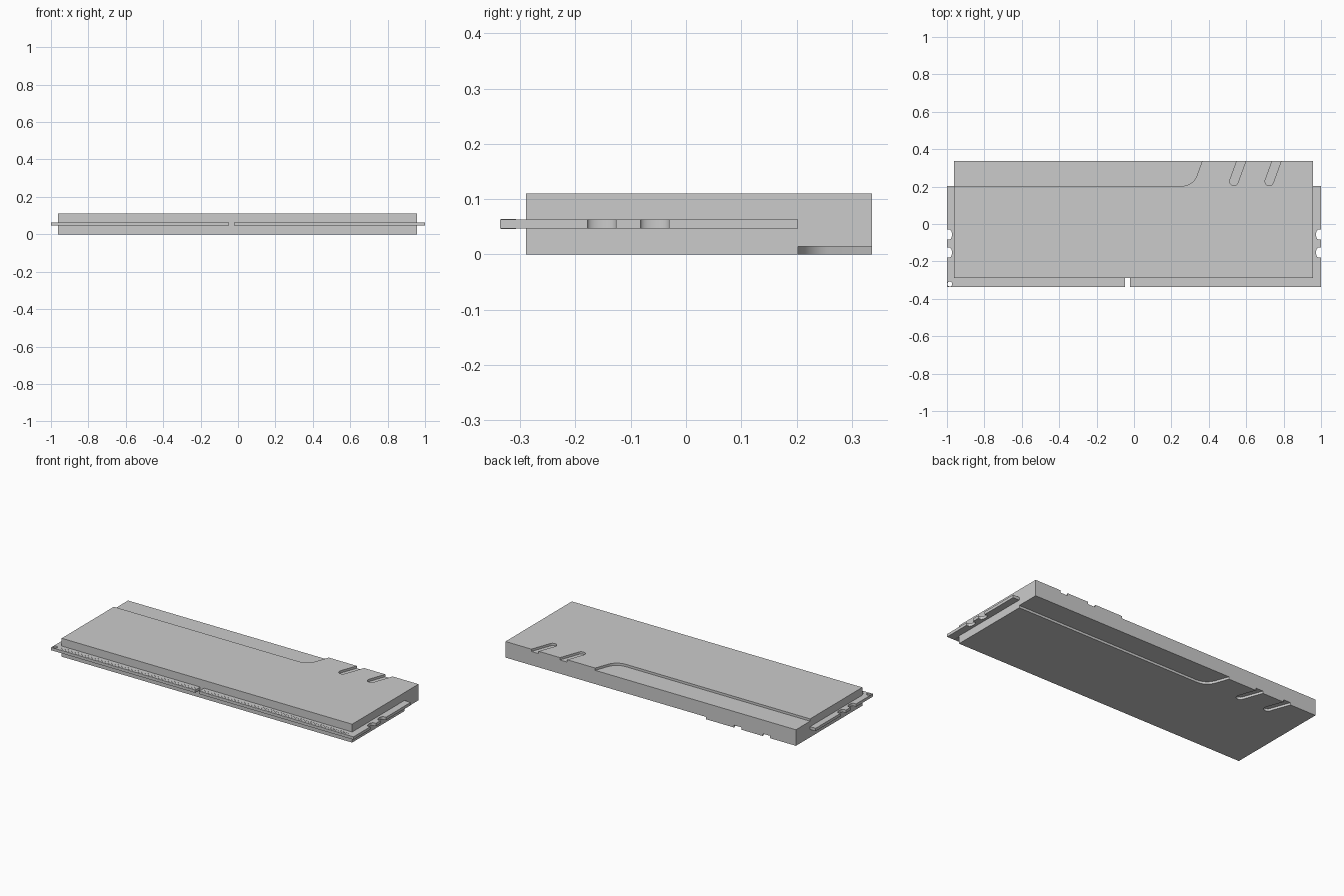
import bpy, bmesh
from math import sin, cos, pi, atan2
from mathutils import Matrix

if "Cube" in bpy.data.objects:
    bpy.data.objects.remove(bpy.data.objects["Cube"])

X0, X1, H = -0.963, 0.958, 0.11      # heat spreader extents and height
Y0, Y1 = -0.29, 0.337
MID_X, MID_Z = (X0 + X1) / 2, H / 2
PCB_Z0, PCB_Z1 = 0.0465, 0.0635


def add_prism(bm, pts, z0, z1):
    """Extrude a flat outline between two heights; return its vertices."""
    verts = [bm.verts.new((x, y, z0)) for x, y in pts]
    face = bm.faces.new(verts)
    ext = bmesh.ops.extrude_face_region(bm, geom=[face])['geom']
    top = [v for v in ext if isinstance(v, bmesh.types.BMVert)]
    for v in top:
        v.co.z = z1
    return verts + top


def finish(bm, name):
    bmesh.ops.recalc_face_normals(bm, faces=bm.faces[:])
    mesh = bpy.data.meshes.new(name)
    bm.to_mesh(mesh)
    bm.free()
    obj = bpy.data.objects.new(name, mesh)
    bpy.context.collection.objects.link(obj)
    return obj


def rect(x0, y0, x1, y1):
    return [(x0, y0), (x1, y0), (x1, y1), (x0, y1)]


def arc(cx, cy, rx, ry, a0, a1, n=12):
    return [(cx + rx * cos(a0 + (a1 - a0) * i / n),
             cy + ry * sin(a0 + (a1 - a0) * i / n)) for i in range(n + 1)]


def cut(obj, cutter):
    cutter.hide_render = True
    mod = obj.modifiers.new("cut", 'BOOLEAN')
    mod.operation = 'DIFFERENCE'
    mod.solver = 'EXACT'
    mod.object = cutter
    bpy.context.view_layer.objects.active = obj
    bpy.ops.object.modifier_apply(modifier=mod.name)
    bpy.data.objects.remove(cutter)
    bpy.ops.object.select_all(action='DESELECT')
    obj.select_set(True)
    bpy.ops.object.shade_smooth_by_angle()


# Heat spreader block
bm = bmesh.new()
add_prism(bm, rect(X0, Y0, X1, Y1), 0, H)
spreader = finish(bm, "heat_spreader")

# Shallow back step with a swept end, and two slanted slots
a = atan2(0.11, 0.04)
step = [(X0 - 0.1, 0.203)]
step += arc(0.255, 0.283, 0.085, 0.08, -pi / 2, a - pi / 2, 8)
ex, ey = step[-1]
step += [(ex + (0.4 - ey) * 0.04 / 0.11, 0.4), (X0 - 0.1, 0.4)]


def slot(cx, cy=0.2275, r=0.0225, length=0.2):
    low = arc(cx, cy, r, r, a + pi / 2, a + 3 * pi / 2)
    dx, dy = length * cos(a), length * sin(a)
    return low + [(low[-1][0] + dx, low[-1][1] + dy),
                  (low[0][0] + dx, low[0][1] + dy)]


# The underside repeats the top, turned half way round the long y axis
turn = (Matrix.Translation((MID_X, 0, MID_Z)) @ Matrix.Rotation(pi, 4, 'Y')
        @ Matrix.Translation((-MID_X, 0, -MID_Z)))
bm = bmesh.new()
for turned in (False, True):
    for outline in (step, slot(0.534), slot(0.723)):
        vs = add_prism(bm, outline, H - 0.014, H + 0.05)
        if turned:
            bmesh.ops.transform(bm, matrix=turn, verts=vs)
cut(spreader, finish(bm, "spreader_cutter"))

# Circuit board with key notch, latch notches and corner hole
bm = bmesh.new()
add_prism(bm, rect(-1, -0.337, 1, 0.203), PCB_Z0, PCB_Z1)
board = finish(bm, "circuit_board")
bm = bmesh.new()
outlines = [rect(-0.047, -0.4, -0.022, -0.286),
            arc(-0.985, -0.321, 0.013, 0.013, 0, 2 * pi * 15 / 16, 15)]
for s in (-1, 1):
    for y in (-0.0565, -0.1525):
        inner = arc(s * 0.986, y, -s * 0.013, 0.026, -pi / 2, pi / 2)
        outlines.append([(s * 1.05, y - 0.026)] + inner + [(s * 1.05, y + 0.026)])
for outline in outlines:
    add_prism(bm, outline, 0.02, 0.09)
cut(board, finish(bm, "board_cutter"))

# Edge contacts on both faces of the board
for name, z0, z1 in (("contacts_top", PCB_Z1 - 0.001, PCB_Z1 + 0.0008),
                     ("contacts_bottom", PCB_Z0 - 0.0008, PCB_Z0 + 0.001)):
    bm = bmesh.new()
    for i in range(144):
        x = -0.95 + 1.9 * i / 143
        if abs(x + 0.0345) > 0.02:
            add_prism(bm, rect(x - 0.004, -0.335, x + 0.004, -0.308), z0, z1)
    finish(bm, name)
